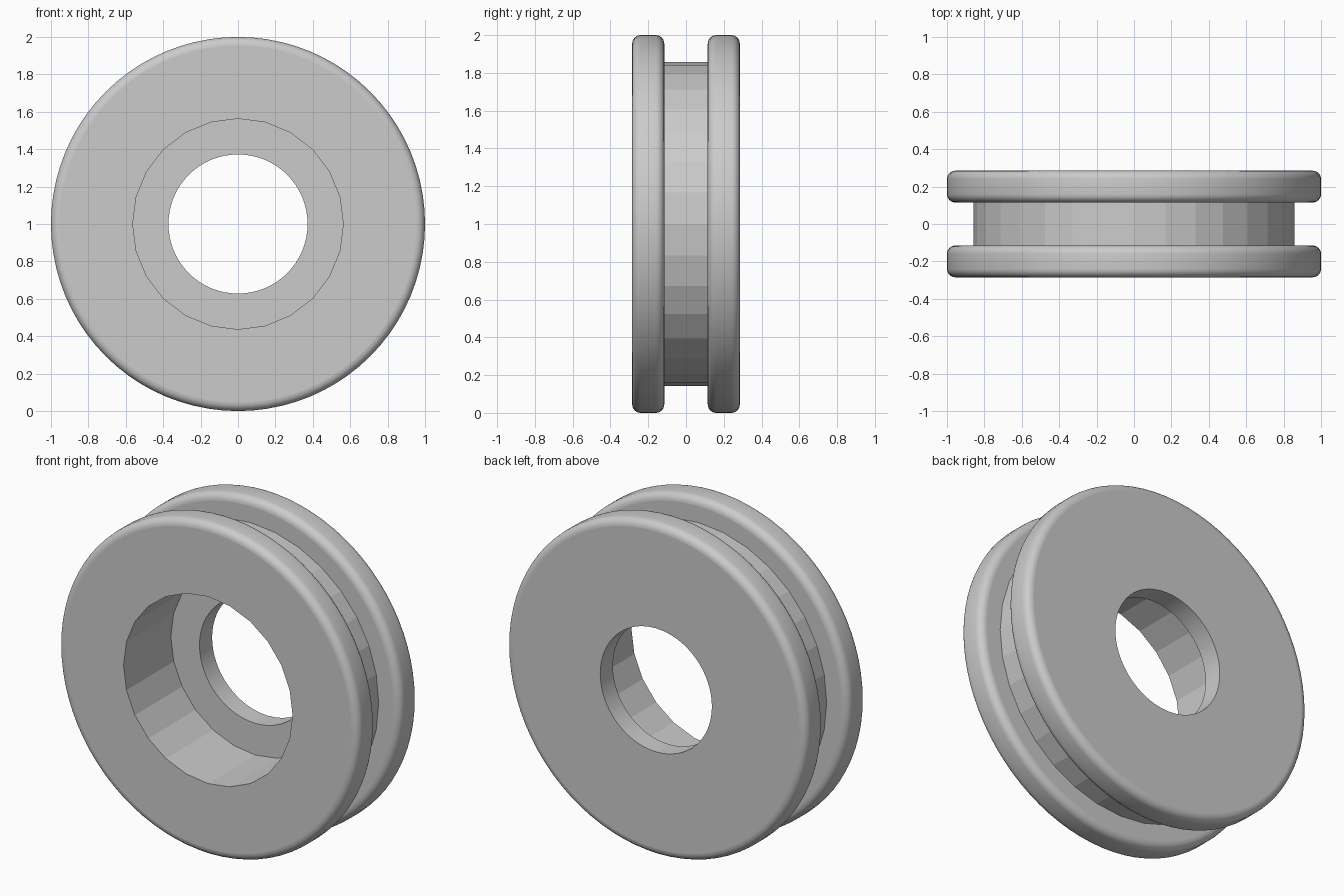
import bpy
from math import pi, hypot

cube = bpy.data.objects.get("Cube")
if cube:
    bpy.data.objects.remove(cube, do_unlink=True)

grey = bpy.data.materials.new("plain grey")
grey.use_nodes = True
grey.diffuse_color = (0.6, 0.6, 0.6, 1)
grey.node_tree.nodes["Principled BSDF"].inputs["Base Color"].default_value = (0.6, 0.6, 0.6, 1)


def disc(name, radius, y0, y1, sides):
    """Cylinder along y, with its first vertex on the x axis."""
    bpy.ops.mesh.primitive_cylinder_add(
        vertices=sides, radius=radius, depth=y1 - y0,
        location=(0, (y0 + y1) / 2, 1), rotation=(pi / 2, 0, 0))
    ob = bpy.context.object
    ob.name = name
    ob.data.materials.append(grey)
    return ob


def combine(target, tool, operation):
    """Apply a boolean and remove the tool object."""
    bpy.context.view_layer.objects.active = target
    mod = target.modifiers.new(operation, 'BOOLEAN')
    mod.operation = operation
    mod.solver = 'EXACT'
    mod.object = tool
    bpy.ops.object.modifier_apply(modifier=mod.name)
    bpy.data.objects.remove(tool, do_unlink=True)


# Faceted core, sunk slightly into both flanges
wheel = disc("grooved_wheel", 0.857, -0.14, 0.14, 32)

# Rounded flanges
for name, y0 in (("front_flange", -0.285), ("back_flange", 0.115)):
    flange = disc(name, 1.0, y0, y0 + 0.17, 80)
    bevel = flange.modifiers.new("round rim", 'BEVEL')
    bevel.width = 0.045
    bevel.segments = 6
    bevel.limit_method = 'ANGLE'
    bpy.ops.object.modifier_apply(modifier=bevel.name)
    combine(wheel, flange, 'UNION')

# Wide front bore and narrower hole through the back lip
combine(wheel, disc("front_bore", 0.563, -0.4, 0.165, 24), 'DIFFERENCE')
combine(wheel, disc("axle_hole", 0.372, -0.4, 0.4, 64), 'DIFFERENCE')

# Smooth the rims and axle hole; keep the core, bore and side faces flat
for face in wheel.data.polygons:
    c = wheel.matrix_world @ face.center
    r = hypot(c.x, c.z - 1)
    side_face = abs(face.normal.z) > 0.995
    face.use_smooth = not side_face and (r > 0.93 or 0.3 < r < 0.39)
